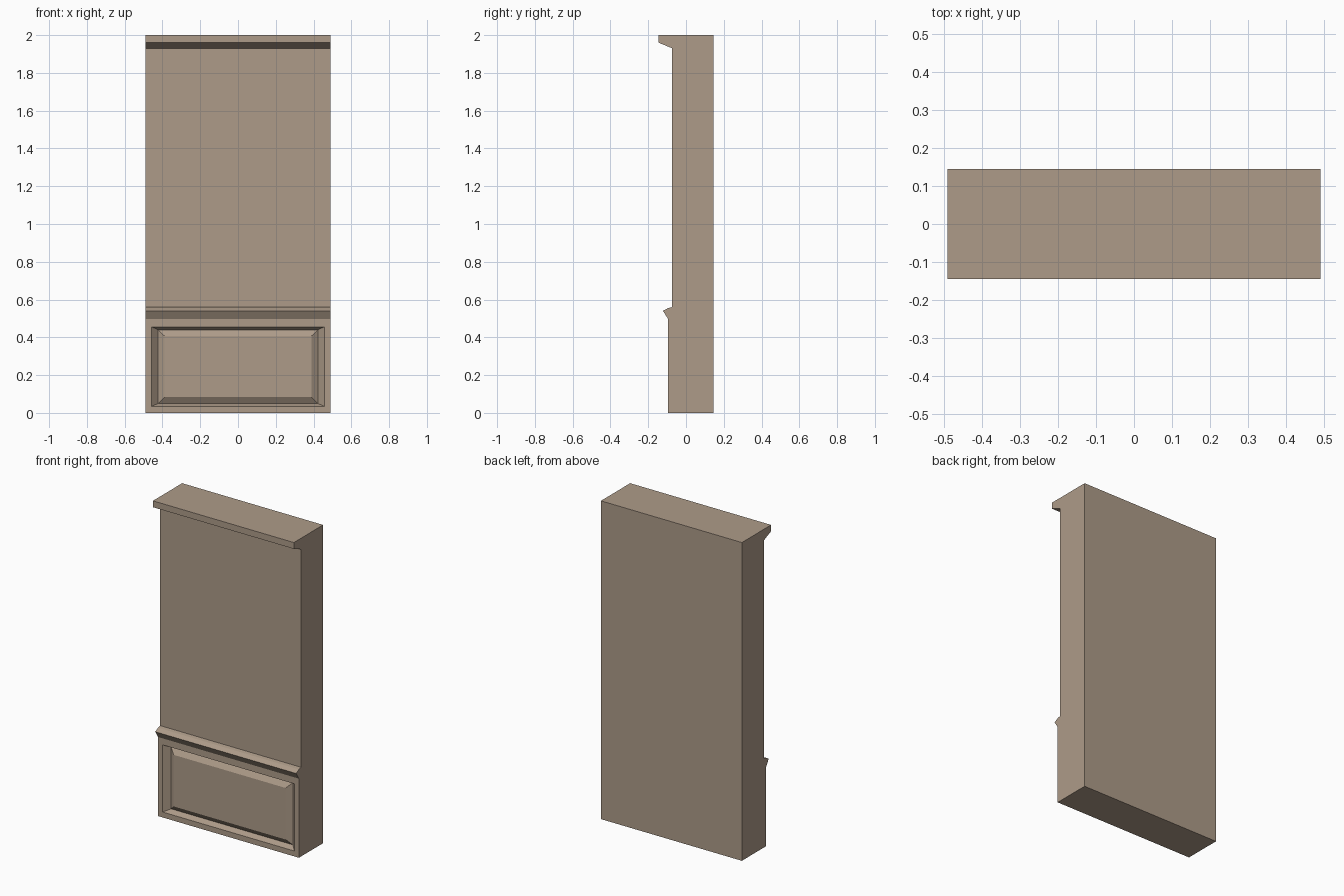
import bpy, bmesh

if "Cube" in bpy.data.objects:
    bpy.data.objects.remove(bpy.data.objects["Cube"])

W = 0.49  # half width

# Side profile (y, z): the last segment is the plain lower front that holds the panel
profile = [(-0.095, 0), (0.145, 0), (0.145, 2.0), (-0.145, 2.0), (-0.145, 1.96),
           (-0.073, 1.93), (-0.073, 0.56), (-0.095, 0.555), (-0.122, 0.54), (-0.095, 0.497)]

bm = bmesh.new()
left = [bm.verts.new((-W, y, z)) for y, z in profile]
right = [bm.verts.new((W, y, z)) for y, z in profile]

# End caps and swept faces, leaving the lower front open
bm.faces.new(left)
bm.faces.new(right[::-1])
for i in range(len(profile) - 1):
    bm.faces.new((left[i], left[i + 1], right[i + 1], right[i]))


def rect(x, y, z0, z1):
    return [bm.verts.new(p) for p in ((-x, y, z0), (x, y, z0), (x, y, z1), (-x, y, z1))]


# Raised panel: flat border, groove down, bevel up, centre field
rings = [[left[0], right[0], right[-1], left[-1]],
         rect(0.458, -0.095, 0.034, 0.456),
         rect(0.423, -0.06, 0.05, 0.44),
         rect(0.389, -0.083, 0.083, 0.407)]
for a, b in zip(rings, rings[1:]):
    for i in range(4):
        j = (i + 1) % 4
        bm.faces.new((a[i], a[j], b[j], b[i]))
bm.faces.new(rings[-1])

bmesh.ops.recalc_face_normals(bm, faces=bm.faces)
mesh = bpy.data.meshes.new("wall_panel")
bm.to_mesh(mesh)
bm.free()
wall = bpy.data.objects.new("wall_panel", mesh)
bpy.context.collection.objects.link(wall)

# Tan paint
paint = bpy.data.materials.new("tan_paint")
paint.diffuse_color = (0.42, 0.33, 0.25, 1)
paint.use_nodes = True
paint.node_tree.nodes["Principled BSDF"].inputs["Base Color"].default_value = paint.diffuse_color
mesh.materials.append(paint)
